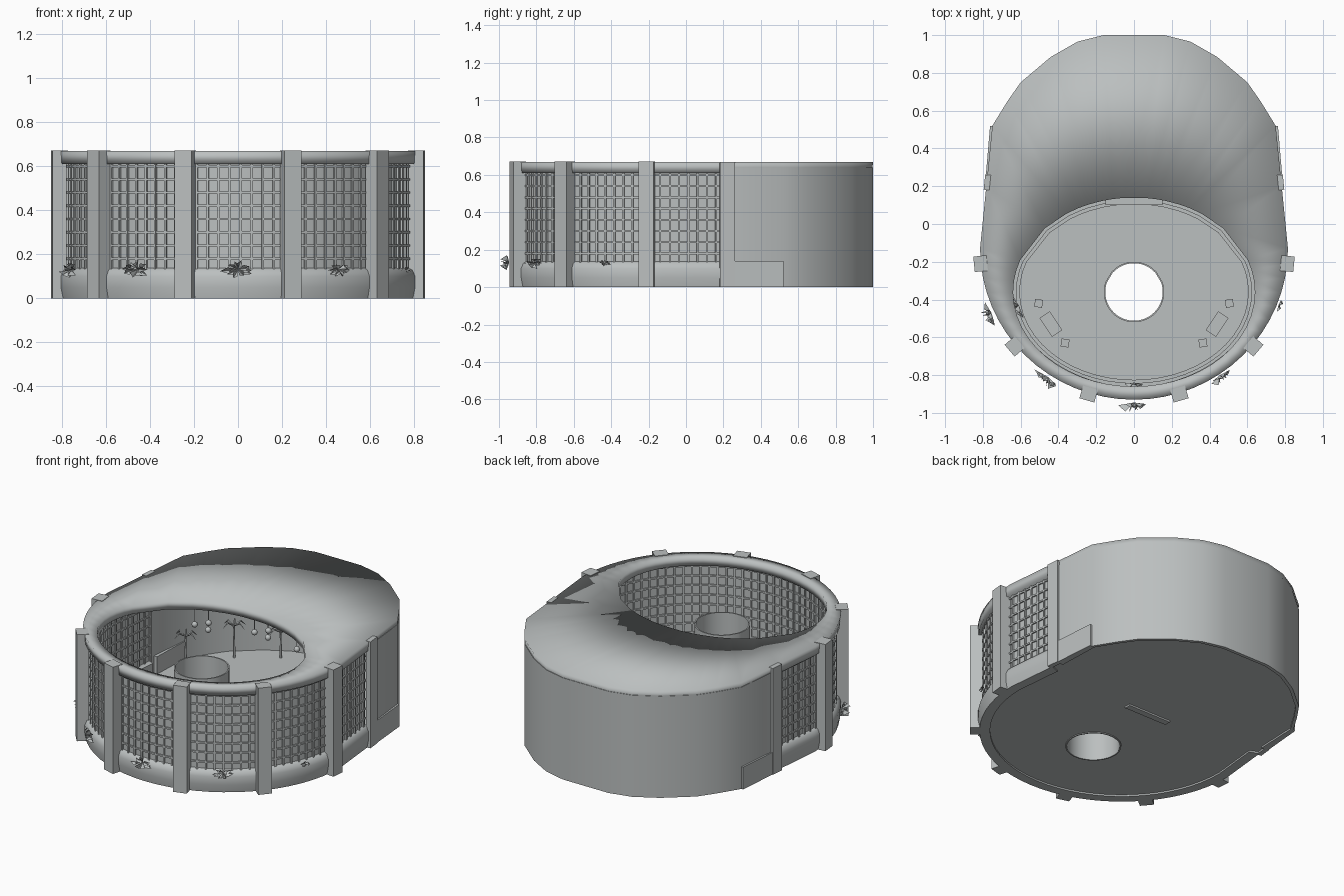
import bpy, bmesh, math, random
from mathutils import Vector, Matrix

random.seed(4)
cube = bpy.data.objects.get("Cube")
if cube:
    bpy.data.objects.remove(cube, do_unlink=True)

grey = bpy.data.materials.new("cool_grey")
grey.use_nodes = True
COLOR = (0.5, 0.525, 0.525, 1)
grey.diffuse_color = COLOR
grey.node_tree.nodes["Principled BSDF"].inputs["Base Color"].default_value = COLOR


def finish(name, bm, smooth=None, normals=True):
    if normals:
        bmesh.ops.recalc_face_normals(bm, faces=bm.faces[:])
    me = bpy.data.meshes.new(name)
    bm.to_mesh(me)
    bm.free()
    me.materials.append(grey)
    ob = bpy.data.objects.new(name, me)
    bpy.context.collection.objects.link(ob)
    if smooth:
        bpy.ops.object.select_all(action='DESELECT')
        ob.select_set(True)
        bpy.context.view_layer.objects.active = ob
        bpy.ops.object.shade_smooth_by_angle(angle=math.radians(smooth))
    return ob


def loft(bm, rows, ring=True, loop=True):
    """Join rows of points with quads; ring closes each row, loop joins last row to first."""
    grid = [[bm.verts.new(p) for p in row] for row in rows]
    n = len(grid[0])
    for r in range(len(grid) if loop else len(grid) - 1):
        a, b = grid[r], grid[(r + 1) % len(grid)]
        for i in range(n if ring else n - 1):
            j = (i + 1) % n
            bm.faces.new((a[i], a[j], b[j], b[i]))
    if loop and not ring:
        bm.faces.new([row[0] for row in grid])
        bm.faces.new([row[-1] for row in grid])


def box(bm, center, size, angle=0):
    m = Matrix.Translation(center) @ Matrix.Rotation(angle, 4, 'Z') @ Matrix.Diagonal((*size, 1))
    bmesh.ops.create_cube(bm, size=1, matrix=m)


def rod(bm, a, b, r0, r1, sides=5):
    a, b = Vector(a), Vector(b)
    m = Matrix.Translation((a + b) / 2) @ (b - a).to_track_quat('Z', 'Y').to_matrix().to_4x4()
    bmesh.ops.create_cone(bm, cap_ends=True, segments=sides, radius1=r0, radius2=r1,
                          depth=(b - a).length, matrix=m)


# Plan outline: elliptical front, straight flanks, rounded back
CY, TOP = -0.13, 0.67
arc = [(0.815 * math.sin(t * math.pi / 32), CY - 0.8 * math.cos(t * math.pi / 32)) for t in range(17)]
flank = [(0.782, 0.2)]
back = [(0.75, 0.52), (0.67, 0.65), (0.6, 0.75), (0.44, 0.885), (0.3, 0.965), (0.16, 1.0)]
half = arc + flank + back
outline = half + [(-x, y) for x, y in reversed(half[1:])]
front_half = arc + flank
front = [(-x, y) for x, y in reversed(front_half[1:])] + front_half
rear_half = flank + back
rear = rear_half + [(-x, y) for x, y in reversed(rear_half)]


def inset(pts, d, z):
    s = 1 - d / 0.81
    return [(x * s, CY + (y - CY) * s, z) for x, y in pts]


def opening(p, z, rx=0.64, ry=0.5):
    a = math.atan2((p[1] + 0.36) / 0.5, p[0] / 0.64)
    return (rx * math.cos(a), -0.36 + ry * math.sin(a), z)


# Roof with the oval opening, narrowing to a rim at the front
bm = bmesh.new()
loft(bm, [inset(outline, 0.004, 0.61), inset(outline, 0, TOP),
          [opening(p, TOP - 0.004) for p in outline], [opening(p, 0.615) for p in outline]])
finish("roof", bm, 180)

# Solid rear wall
bm = bmesh.new()
loft(bm, [inset(rear, 0, 0), inset(rear, 0, 0.64), inset(rear, 0.015, 0.64), inset(rear, 0.015, 0)], ring=False)
finish("rear_wall", bm, 50)

# Floor with round hole, and raised oval platform edge
bm = bmesh.new()


def circle(z, r=0.16):
    return [opening(p, z, r, r) for p in outline]


loft(bm, [inset(outline, 0.01, 0.01), inset(outline, 0.01, 0.03), circle(0.03), circle(0.01)])
finish("floor", bm, 30)
bm = bmesh.new()
loft(bm, [[opening(p, z, 0.64 - d, 0.5 - d) for p in outline]
          for d, z in ((0.015, 0.025), (0.015, 0.05), (0.035, 0.05), (0.035, 0.025))])
finish("platform_edge", bm, 30)

# Central open tube
bm = bmesh.new()
loft(bm, [circle(0.005), circle(0.505), circle(0.505, 0.152), circle(0.005, 0.152)])
finish("central_tube", bm, 30)

# Front base wall with rounded top
bm = bmesh.new()
loft(bm, [inset(front, d, z) for d, z in
          ((0.01, 0), (0, 0.05), (0, 0.1), (0.012, 0.128), (0.03, 0.138), (0.07, 0.135), (0.07, 0))], ring=False)
finish("base_wall", bm, 60)

# Window panels behind the grid
bm = bmesh.new()
loft(bm, [inset(front, d, z) for d, z in ((0.03, 0.13), (0.03, 0.62), (0.036, 0.62), (0.036, 0.13))], ring=False)
finish("window_panel", bm, 40)

# Grid bars: horizontal bands and evenly spaced uprights
bm = bmesh.new()
for k in range(8):
    z = 0.18 + k * 0.06
    loft(bm, [inset(front, d, z + h) for d, h in
              ((0.022, -0.005), (0.022, 0.005), (0.044, 0.005), (0.044, -0.005))], ring=False)
carry, step = 0.0, 0.052
for (x0, y0), (x1, y1) in zip(front, front[1:]):
    length = math.hypot(x1 - x0, y1 - y0)
    while carry < length:
        t = carry / length
        x, y, _ = inset([(x0 + (x1 - x0) * t, y0 + (y1 - y0) * t)], 0.033, 0)[0]
        box(bm, (x, y, 0.37), (0.01, 0.024, 0.49), math.atan2(y1 - y0, x1 - x0))
        carry += step
    carry -= length
finish("window_grid", bm)

# Posts
bm = bmesh.new()
for s in (-1, 1):
    for x, y, a in ((0.24, -0.9, 0.28), (0.632, -0.648, 0.87), (0.812, -0.21, 1.47)):
        box(bm, (s * x, y, TOP / 2 + 0.001), (0.082, 0.07, TOP + 0.002), s * a)
    box(bm, (s * 0.777, 0.22, TOP / 2), (0.03, 0.08, TOP), s * 0.1)
finish("posts", bm)

# Side ledges behind the last posts
bm = bmesh.new()
for s in (-1, 1):
    rows = [[(s * x, y, z) for x, y in ((0.785, 0.25), (0.762, 0.52))] for z in (0, 0.065, 0.14)]
    inner = [[(s * x, y, z) for x, y in ((0.74, 0.25), (0.73, 0.52))] for z in (0.14, 0)]
    loft(bm, rows + inner, ring=False)
finish("side_ledges", bm)

# Threshold slab, and benches with side stools
bm = bmesh.new()
box(bm, (0, 0.12, 0.05), (0.3, 0.04, 0.1))
finish("threshold", bm)
bm = bmesh.new()
for s in (-1, 1):
    box(bm, (s * 0.44, -0.53, 0.07), (0.12, 0.065, 0.09), s * 0.98)
    for x, y in ((0.505, -0.42), (0.365, -0.63)):
        box(bm, (s * x, y, 0.06), (0.042, 0.042, 0.07), s * 0.15)
finish("benches", bm)

# Spiky leaf clusters on both sides of the base wall
bm = bmesh.new()
for x, y, size in ((0, -0.945, 1), (-0.455, -0.81, 1), (0.455, -0.8, 0.75), (-0.755, -0.47, 1),
                   (0.765, -0.43, 0.4), (0, -0.84, 0.6), (-0.43, -0.73, 0.8), (-0.61, -0.43, 1),
                   (0.43, -0.74, 0.5)):
    out = Vector((x, y - CY, 0)).normalized()
    side = Vector((-out.y, out.x, 0))
    c = Vector((x, y, 0.13))
    for k in range(10):
        a = k * math.tau / 10 + random.uniform(-0.2, 0.2)
        d = side * math.cos(a) + Vector((0, 0, 0.5)) * math.sin(a)
        w = d.cross(out).normalized() * 0.014 * size
        reach = random.uniform(0.06, 0.088) * size
        lift = out * random.uniform(0.02, 0.055) * size
        pts = [c, c + d * reach * 0.55 + w + lift, c + d * reach + lift * 0.3, c + d * reach * 0.55 - w + lift * 0.6]
        v = [bm.verts.new(p) for p in pts]
        bm.faces.new((v[0], v[1], v[2]))
        bm.faces.new((v[0], v[2], v[3]))
finish("leaf_clusters", bm)

# Thin plants along the rear wall
bm = bmesh.new()
for s in (-1, 1):
    for x, y, h in ((0.29, 0.84, 0.16), (0.51, 0.69, 0.2), (0.68, 0.45, 0.18)):
        base = Vector((s * x, y, 0.03))
        tip = base + Vector((0, 0, h))
        rod(bm, base, tip, 0.008, 0.004)
        for k in range(6):
            a = k * math.tau / 6
            mid = tip + Vector((0.04 * math.cos(a), 0.04 * math.sin(a), 0.025))
            rod(bm, tip, mid, 0.005, 0.005, 4)
            rod(bm, mid, mid + Vector((0.03 * math.cos(a), 0.03 * math.sin(a), -0.03)), 0.005, 0.001, 4)
finish("plants", bm)

# Hanging globe lamps under the roof
bm = bmesh.new()
for x, y in ((-0.42, 0.22), (-0.08, 0.33), (0.25, 0.28), (0.45, 0.25)):
    for dx, dy, z in ((-0.05, 0.02, 0.42), (0.03, 0.04, 0.4), (0.04, 0.03, 0.45)):
        p = Vector((x + dx, y + dy, z))
        rod(bm, p, (p.x, p.y, 0.62), 0.002, 0.002, 4)
        bmesh.ops.create_uvsphere(bm, u_segments=12, v_segments=8, radius=0.018, matrix=Matrix.Translation(p))
finish("lamps", bm, 40)
